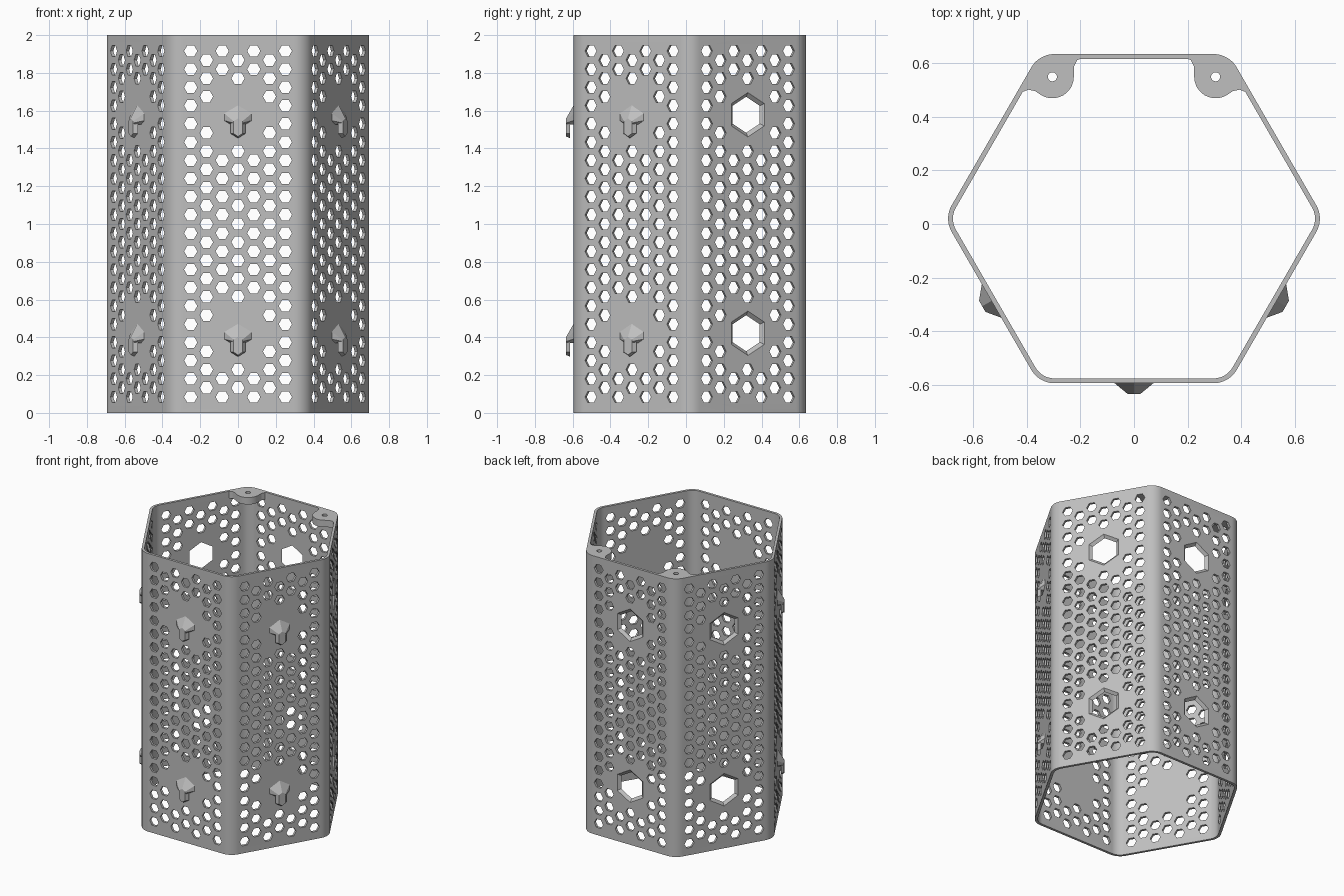
import bpy, bmesh
from math import sin, cos, pi, radians, hypot, sqrt

if "Cube" in bpy.data.objects:
    bpy.data.objects.remove(bpy.data.objects["Cube"], do_unlink=True)

APOTHEM, CENTRE_Y, WALL, CORNER, HEIGHT = 0.615, 0.02, 0.018, 0.1, 2.0
PITCH = 0.0964
FIXING_HEIGHTS = (1 - 6 * PITCH, 1 + 6 * PITCH)

grey = bpy.data.materials.new("plain grey")
grey.use_nodes = True
grey.diffuse_color = (0.52, 0.52, 0.52, 1)
grey.node_tree.nodes["Principled BSDF"].inputs["Base Color"].default_value = grey.diffuse_color


def finish(bm, name):
    bmesh.ops.recalc_face_normals(bm, faces=bm.faces)
    mesh = bpy.data.meshes.new(name)
    bm.to_mesh(mesh)
    bm.free()
    mesh.materials.append(grey)
    ob = bpy.data.objects.new(name, mesh)
    bpy.context.collection.objects.link(ob)
    return ob


def loft(bm, loops):
    """Closed solid through loops of equal length."""
    rings = [[bm.verts.new(p) for p in loop] for loop in loops]
    n = len(rings[0])
    for a, b in zip(rings, rings[1:]):
        for i in range(n):
            j = (i + 1) % n
            bm.faces.new((a[i], a[j], b[j], b[i]))
    bm.faces.new(rings[0][::-1])
    bm.faces.new(rings[-1])


def on_panel(angle, depth, points):
    """Place (across, height) points on the hexagon side facing this angle."""
    c, s = cos(radians(angle)), sin(radians(angle))
    r = APOTHEM + depth
    return [(c * r - s * u, CENTRE_Y + s * r + c * u, z) for u, z in points]


def ngon(radius, x, y, sides=6, turn=0.0):
    return [(x + radius * cos(turn + 2 * pi * i / sides),
             y + radius * sin(turn + 2 * pi * i / sides)) for i in range(sides)]


def cut(ob, cutter):
    cutter.hide_render = True
    mod = ob.modifiers.new("cut", 'BOOLEAN')
    mod.operation, mod.object, mod.solver = 'DIFFERENCE', cutter, 'EXACT'
    activate(ob)
    bpy.ops.object.modifier_apply(modifier=mod.name)
    bpy.data.objects.remove(cutter, do_unlink=True)


def activate(ob):
    bpy.ops.object.select_all(action='DESELECT')
    ob.select_set(True)
    bpy.context.view_layer.objects.active = ob


def rounded_hexagon(inset, z, steps=10):
    reach = (APOTHEM - CORNER) / cos(pi / 6)
    points = []
    for k in range(6):
        b = k * pi / 3
        for i in range(steps + 1):
            a = b - pi / 6 + pi / 3 * i / steps
            r = CORNER - inset
            points.append((reach * cos(b) + r * cos(a),
                           CENTRE_Y + reach * sin(b) + r * sin(a), z))
    return points


# Tube wall
bm = bmesh.new()
rings = [[bm.verts.new(p) for p in rounded_hexagon(inset, z)]
         for inset, z in ((0, 0), (0, HEIGHT), (WALL, HEIGHT), (WALL, 0))]
for a, b in zip(rings, rings[1:] + rings[:1]):
    for i in range(len(a)):
        j = (i + 1) % len(a)
        bm.faces.new((a[i], a[j], b[j], b[i]))
tube = finish(bm, "perforated_tube")

# Honeycomb holes, left out around each fixing point
bm = bmesh.new()
for angle in range(-150, 180, 60):
    for col in range(-3, 4):
        odd = col % 2
        for row in range(19 + odd):
            u = col * PITCH * sqrt(3) / 2
            z = 1 + (row - 9 - odd / 2) * PITCH
            if min(hypot(u, z - f) for f in FIXING_HEIGHTS) < 1.8 * PITCH:
                continue
            hexagon = ngon(0.035, u, z)
            loft(bm, [on_panel(angle, d, hexagon) for d in (-0.04, 0.02)])
    # Chamfered sockets on the three rear sides
    if angle > 0:
        for f in FIXING_HEIGHTS:
            loft(bm, [on_panel(angle, d, ngon(0.117 + 1.2 * d, 0, f, turn=pi / 2))
                      for d in (-0.03, 0.02)])
cut(tube, finish(bm, "hole_cutter"))
activate(tube)
bpy.ops.object.shade_smooth_by_angle(angle=radians(25))


def mirrored(half, f):
    """Symmetric outline from its right half, starting at the top centre."""
    left = [(-u, z) for u, z in reversed(half) if u > 0]
    return [(u, f + z) for u, z in half + left]


# Hooks on the three front sides: flared head and hanging leg
head_back = [(0, 0.055), (0.076, 0.01), (0.076, -0.03), (0.04, -0.052)]
head_front = [(0, -0.02), (0.024, -0.034), (0.024, -0.044), (0.022, -0.052)]
leg_back = [(0, -0.03), (0.04, -0.044), (0.04, -0.099), (0, -0.124)]
leg_front = [(0, -0.02), (0.024, -0.034), (0.024, -0.099), (0, -0.115)]
for angle, side in ((-150, "right"), (-90, "front"), (-30, "left")):
    for f, level in zip(FIXING_HEIGHTS, ("lower", "upper")):
        bm = bmesh.new()
        for back, front, depth in ((head_back, head_front, -0.003),
                                   (leg_back, leg_front, 0.02)):
            loft(bm, [on_panel(angle, depth, mirrored(back, f)),
                      on_panel(angle, 0.04, mirrored(front, f))])
        finish(bm, f"{side}_{level}_hook")

# Screw tabs in the two rear top corners
tab_x, tab_y = 0.305, 0.55
outline = [(0.19, 0.622), (0.213, 0.612), (0.225, 0.588)]
outline += [(tab_x + 0.08 * cos(radians(a)), tab_y + 0.08 * sin(radians(a)))
            for a in range(180, 301, 10)]
outline += [(0.37, 0.497), (0.395, 0.502), (0.425, 0.49),
            (0.365, 0.595), (0.345, 0.615), (0.32, 0.625)]
bm = bmesh.new()
loft(bm, [[(x, y, z) for x, y in outline] for z in (HEIGHT - 0.05, HEIGHT)])
tabs = finish(bm, "screw_tabs")
bm = bmesh.new()
loft(bm, [[(x, y, z) for x, y in ngon(0.017, tab_x, tab_y, 20)]
          for z in (HEIGHT - 0.1, HEIGHT + 0.1)])
cut(tabs, finish(bm, "screw_hole_cutter"))
tabs.modifiers.new("other_side", 'MIRROR').use_axis = (True, False, False)
activate(tabs)
bpy.ops.object.shade_smooth_by_angle(angle=radians(25))
